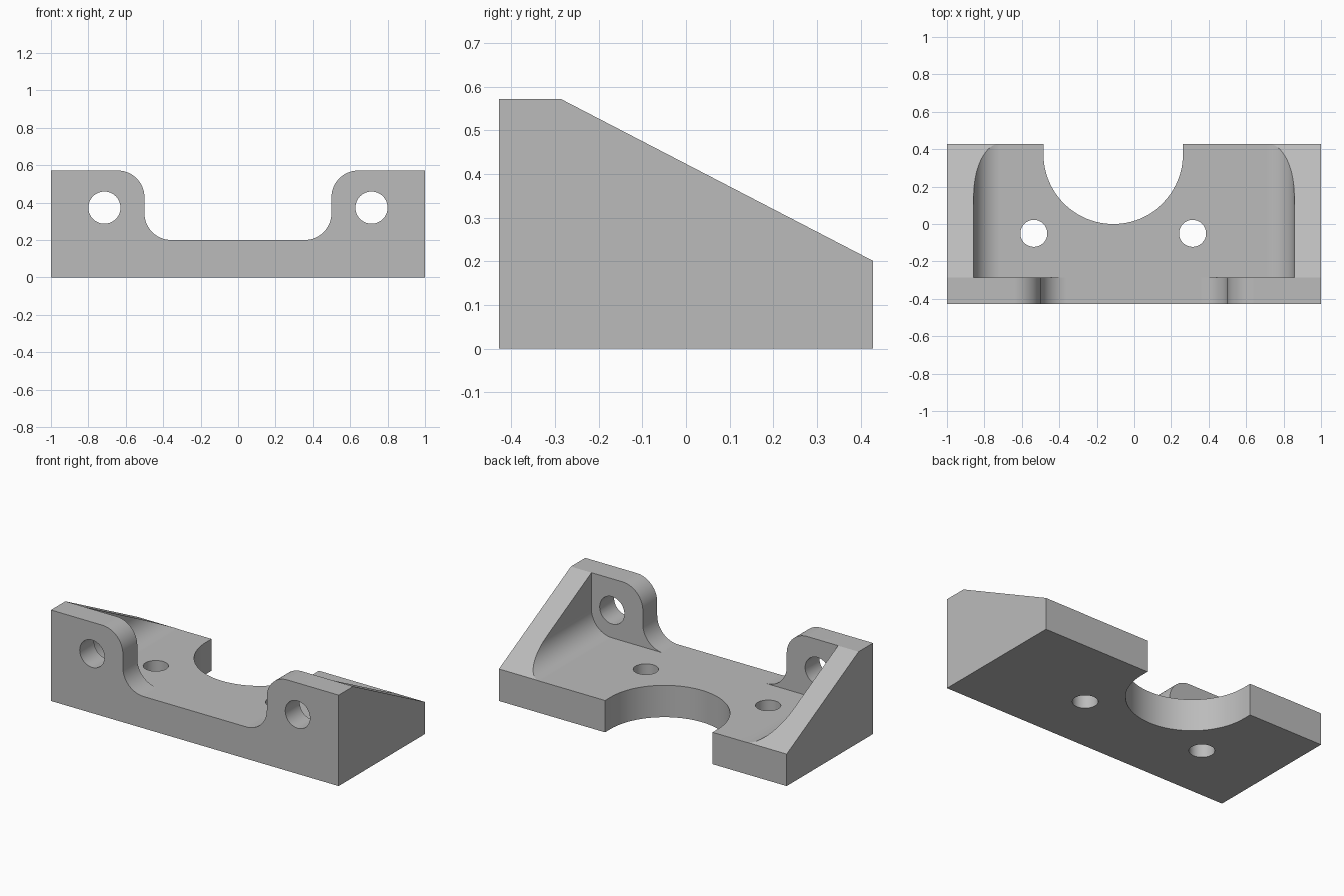
import bpy
import bmesh
from math import sin, cos, radians
from mathutils import Vector

cube = bpy.data.objects.get("Cube")
if cube:
    bpy.data.objects.remove(cube, do_unlink=True)

# Main dimensions
HALF_W, HALF_D, HEIGHT = 1.0, 0.4286, 0.5714
FLOOR, WALL, R = 0.2, 0.143, 0.143
WALL_BACK = -HALF_D + WALL
BITE_X, BITE_R = -0.111, 0.3735

grey = bpy.data.materials.new("plain grey")
grey.use_nodes = True
grey.diffuse_color = (0.5, 0.5, 0.5, 1)
grey.node_tree.nodes["Principled BSDF"].inputs["Base Color"].default_value = (0.5, 0.5, 0.5, 1)


def arc(cx, cy, r, start, end, steps=20):
    angles = [radians(start + (end - start) * i / steps) for i in range(steps + 1)]
    return [(cx + r * cos(a), cy + r * sin(a)) for a in angles]


def mirrored(half):
    """Close a right-hand half outline with its mirror image."""
    return half + [(-x, y) for x, y in reversed(half)]


def prism(name, outline, axis, low, high):
    """Extrude a flat outline along one axis."""
    place = {"X": lambda p, d: (d, p[0], p[1]),
             "Y": lambda p, d: (p[0], d, p[1]),
             "Z": lambda p, d: (p[0], p[1], d)}[axis]
    bm = bmesh.new()
    face = bm.faces.new([bm.verts.new(place(p, low)) for p in outline])
    moved = bmesh.ops.extrude_face_region(bm, geom=[face])["geom"]
    offset = Vector(place((0, 0), high - low))
    bmesh.ops.translate(bm, vec=offset, verts=[v for v in moved if isinstance(v, bmesh.types.BMVert)])
    bmesh.ops.recalc_face_normals(bm, faces=bm.faces)
    mesh = bpy.data.meshes.new(name)
    bm.to_mesh(mesh)
    bm.free()
    mesh.materials.append(grey)
    obj = bpy.data.objects.new(name, mesh)
    bpy.context.collection.objects.link(obj)
    return obj


def cut(target, cutter):
    cutter.hide_render = True
    mod = target.modifiers.new(cutter.name, "BOOLEAN")
    mod.operation, mod.solver, mod.object = "DIFFERENCE", "EXACT", cutter
    bpy.context.view_layer.objects.active = target
    bpy.ops.object.modifier_apply(modifier=mod.name)
    bpy.data.objects.remove(cutter, do_unlink=True)


# Wedge-shaped body with a sloping back
bracket = prism("mounting_bracket", [
    (-HALF_D, 0), (HALF_D, 0), (HALF_D, FLOOR + 0.001),
    (WALL_BACK, HEIGHT), (-HALF_D, HEIGHT)], "X", -HALF_W, HALF_W)

# Pocket between the side walls, filleted along the floor
inner = HALF_W - WALL
pocket = mirrored(arc(inner - R, FLOOR + R, R, -90, 0) + [(inner, 1)])
cut(bracket, prism("pocket_cutter", pocket, "Y", WALL_BACK, 1))

# Wide gap leaving two rounded tabs in the front wall
gap = mirrored(arc(0.5 - R, FLOOR + R, R, -90, 0)
               + arc(0.5 + R, HEIGHT - R, R, 180, 90) + [(0.5 + R, 1)])
cut(bracket, prism("gap_cutter", gap, "Y", -1, -0.2))

# Round-ended bite in the back of the base
bite = arc(BITE_X, BITE_R, BITE_R, 180, 360, 48) + [(BITE_X + BITE_R, 1), (BITE_X - BITE_R, 1)]
cut(bracket, prism("bite_cutter", bite, "Z", -1, 1))

# Bolt holes through the tabs and the base
for side in (-1, 1):
    tab_hole = arc(side * 0.714, 0.373, 0.086, 0, 360, 48)[:-1]
    cut(bracket, prism("tab_hole_cutter", tab_hole, "Y", -1, -0.2))
    base_hole = arc(BITE_X + side * 0.425, -0.05, 0.072, 0, 360, 48)[:-1]
    cut(bracket, prism("base_hole_cutter", base_hole, "Z", -1, 1))

# Smooth fillets and holes, crisp corners
bpy.ops.object.select_all(action="DESELECT")
bracket.select_set(True)
bpy.context.view_layer.objects.active = bracket
bpy.ops.object.shade_smooth_by_angle(angle=radians(20))
normals = bracket.modifiers.new("flat_face_normals", "WEIGHTED_NORMAL")
normals.keep_sharp = True
